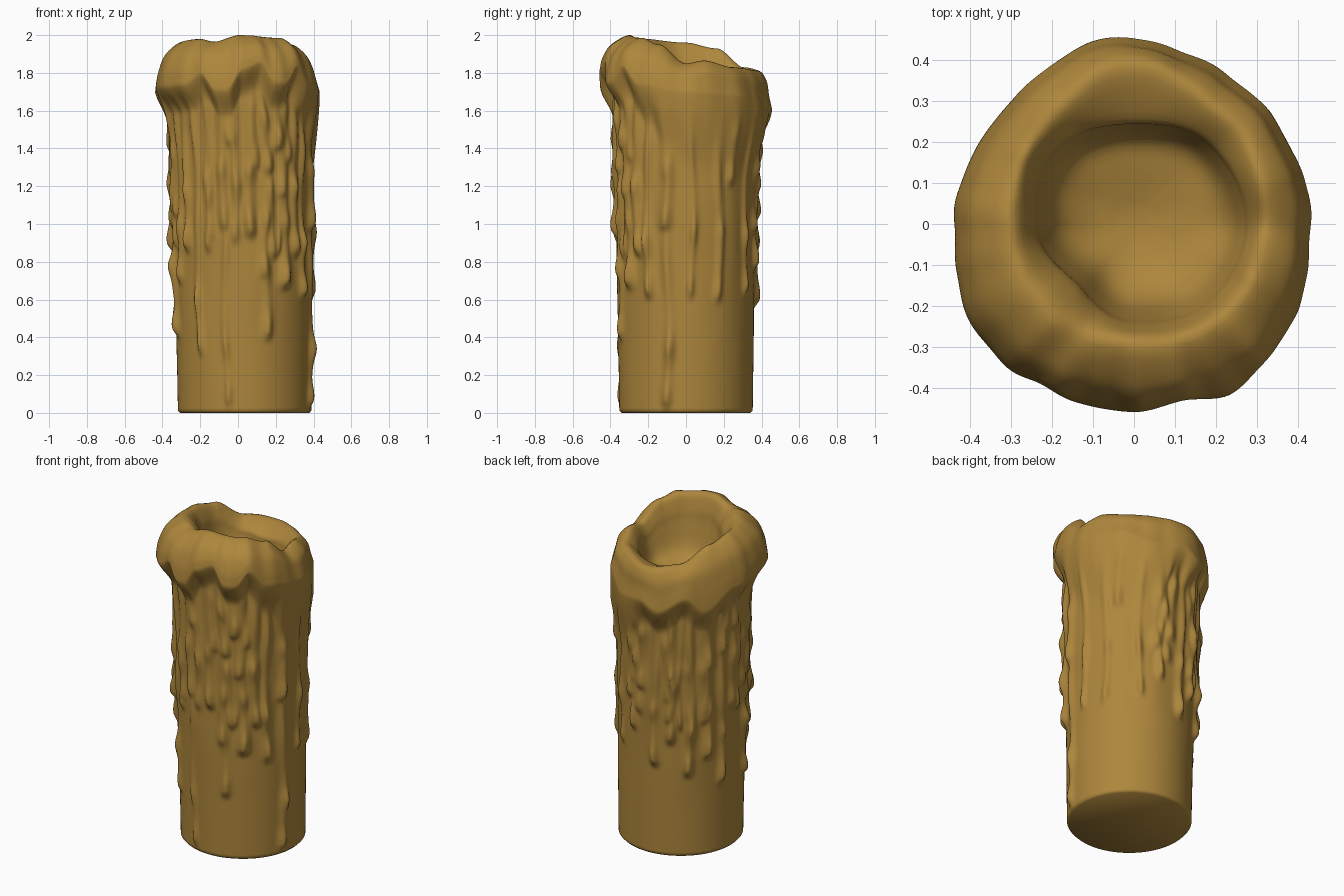
import bpy, bmesh, math, random
from mathutils import Vector, noise

if "Cube" in bpy.data.objects:
    bpy.data.objects.remove(bpy.data.objects["Cube"])

random.seed(4)
SEG, WALL, TOP = 260, 120, 5
FLOOR = 1.57


def around(table, deg):
    """Smooth periodic lookup in a list of (angle, value)."""
    pts = table + [(table[0][0] + 360, table[0][1])]
    deg = (deg - pts[0][0]) % 360 + pts[0][0]
    for (a, u), (b, v) in zip(pts, pts[1:]):
        if a <= deg <= b:
            t = (deg - a) / (b - a)
            return u + (v - u) * t * t * (3 - 2 * t)


def step(a, b, x):
    t = min(1, max(0, (x - a) / (b - a)))
    return t * t * (3 - 2 * t)


def catmull(p, n):
    """Smooth curve through the points p, n samples per span."""
    out = []
    q = [p[0] * 2 - p[1]] + p + [p[-1] * 2 - p[-2]]
    for i in range(1, len(q) - 2):
        a, b, c, d = q[i - 1:i + 3]
        for k in range(n):
            t = k / n
            out.append(0.5 * (2 * b + (c - a) * t + (2 * a - 5 * b + 4 * c - d) * t * t
                              + (3 * b - a - 3 * c + d) * t ** 3))
    return out


# angle 0 = right (+x), 90 = back, 180 = left, 270 = front
RIM_HEIGHT = [(0, 1.85), (17, 1.865), (45, 1.83), (90, 1.81), (118, 1.83), (150, 1.93), (180, 1.96),
              (228, 1.98), (244, 1.965), (272, 2.0), (312, 1.985), (333, 1.95)]
LIP_RADIUS = [(0, .43), (45, .425), (75, .435), (100, .46), (135, .425), (180, .438), (218, .468),
              (240, .455), (270, .458), (285, .445), (300, .475), (330, .45)]
LIP_BOTTOM = [(0, 1.60), (40, 1.58), (70, 1.50), (90, 1.52), (105, 1.47), (125, 1.55), (140, 1.46),
              (165, 1.58), (190, 1.62), (214, 1.63), (232, 1.64), (244, 1.70), (255, 1.61), (262, 1.61),
              (273, 1.72), (286, 1.76), (295, 1.65), (303, 1.65), (313, 1.74), (326, 1.64)]
# how gradually the body flares into the lip
LIP_FLARE = [(0, .30), (40, .40), (70, .25), (95, .08), (140, .05), (300, .05), (325, .12)]
CREST_RADIUS = [(0, .32), (45, .34), (95, .38), (135, .32), (180, .30), (270, .29), (315, .31)]
INNER_RADIUS = [(0, .27), (45, .265), (90, .245), (140, .26), (180, .235), (225, .2), (270, .235), (315, .26)]

# wax drips: angle, lower end, half width, thickness
drips = [(230, .30, .05, .03), (255, .03, .05, .02), (255, .95, .07, .03), (277, .92, .08, .035),
         (289, .38, .07, .025), (290, 1.25, .08, .035), (289, .7, .07, .03), (262, 1.4, .08, .025),
         (306, .65, .09, .04), (317, .82, .09, .045), (327, .6, .07, .04), (345, .02, .07, .035),
         (343, .95, .08, .035), (5, .6, .05, .025), (28, .58, .06, .025), (40, 1.2, .06, .025),
         (58, .62, .05, .025), (78, .75, .06, .03), (100, .55, .07, .035), (116, .7, .07, .04),
         (132, .5, .07, .04), (148, .6, .07, .035), (163, .42, .06, .03), (180, .85, .06, .03),
         (195, .40, .07, .045), (208, .68, .07, .03), (218, .85, .06, .035), (242, .9, .06, .025)]
for _ in range(28):
    drips.append((random.uniform(70, 325), random.uniform(.75, 1.4), random.uniform(.05, .09),
                  random.uniform(.02, .035)))


def drip_height(deg, z):
    total = 0
    for i, (a, zb, w, h) in enumerate(drips):
        wander = 1.5 * math.sin(z * 7 + i)
        d = math.radians((deg - a - wander + 180) % 360 - 180)
        if abs(d) > 3 * w or z < zb - .03:
            continue
        run = .45 + .15 * math.sin(z * 14 + i * 2)
        blob = math.exp(-((z - zb - .07) / .07) ** 2)
        bead = .5 * math.exp(-((z - zb - .3 - .02 * (i % 5)) / .06) ** 2)
        f = math.exp(-(d / w) ** 2) * step(zb - .02, zb + .05, z) * h * min(1.1, run + .55 * blob + bead)
        total += f ** 3
    return total ** (1 / 3)


def section(deg):
    """Points (radius, z) from the foot, over the rim, to the middle of the pool."""
    H, lip, low, flare, crest, inner = (around(t, deg) for t in (
        RIM_HEIGHT, LIP_RADIUS, LIP_BOTTOM, LIP_FLARE, CREST_RADIUS, INNER_RADIUS))
    a = math.radians(deg)
    lump = noise.noise(Vector((math.cos(a) * 4, math.sin(a) * 4, 7)))
    lip += .01 * lump
    crest += .008 * lump
    top = min(low + .10, H - .11)
    pts = [Vector((.342, 0))]
    for k in range(WALL):
        z = .012 + (top - .012) * k / WALL
        s = step(low - flare, top + .01, z)
        n = noise.noise(Vector((math.cos(a) * 3, math.sin(a) * 3, z * 2.5)))
        drip = drip_height(deg, z) * (1 - .6 * step(top - .12, top, z))
        body = .353 + .014 * z + .008 * n * step(.2, .9, z)
        # fade the drips slowly where the flare is long, so streaks run into the lip
        pts.append(Vector((body + (lip - body) * s + drip * (1 - s), z)))
    rise, drop = H - top, H - FLOOR
    pts += catmull([Vector(p) for p in (
        (lip, top), (lip - .015, top + rise * .35), (lip * .62 + crest * .38, top + rise * .74),
        (crest, H), (inner + .012, H - drop * .20), (inner - .005, H - drop * .42),
        (inner - .045, FLOOR + drop * .24), (inner * .5, FLOOR + .03), (.01, FLOOR))], TOP)
    return pts


# candle body: one closed skin swept around the axis, leaning slightly
bm = bmesh.new()
columns = []
for j in range(SEG):
    deg = 360 * j / SEG
    a = math.radians(deg)
    columns.append([bm.verts.new((r * math.cos(a) + .035 - .015 * step(0, 1.4, z) - .02 * step(1.35, 1.75, z)
                                  if k <= WALL + 12 else r * math.cos(a), r * math.sin(a), z))
                    for k, (r, z) in enumerate(section(deg))])
for j in range(SEG):
    c, d = columns[j], columns[(j + 1) % SEG]
    for k in range(len(c) - 1):
        bm.faces.new((c[k], d[k], d[k + 1], c[k + 1]))
bm.faces.new([c[0] for c in reversed(columns)])
bm.faces.new([c[-1] for c in columns])
bmesh.ops.recalc_face_normals(bm, faces=bm.faces)
mesh = bpy.data.meshes.new("candle")
bm.to_mesh(mesh)
bm.free()
candle = bpy.data.objects.new("candle", mesh)
bpy.context.collection.objects.link(candle)

# wax colour
wax = bpy.data.materials.new("wax")
wax.diffuse_color = (.42, .24, .045, 1)
wax.use_nodes = True
wax.node_tree.nodes["Principled BSDF"].inputs["Base Color"].default_value = wax.diffuse_color
mesh.materials.append(wax)

bpy.context.view_layer.objects.active = candle
candle.select_set(True)
bpy.ops.object.shade_smooth_by_angle(angle=math.radians(60))
